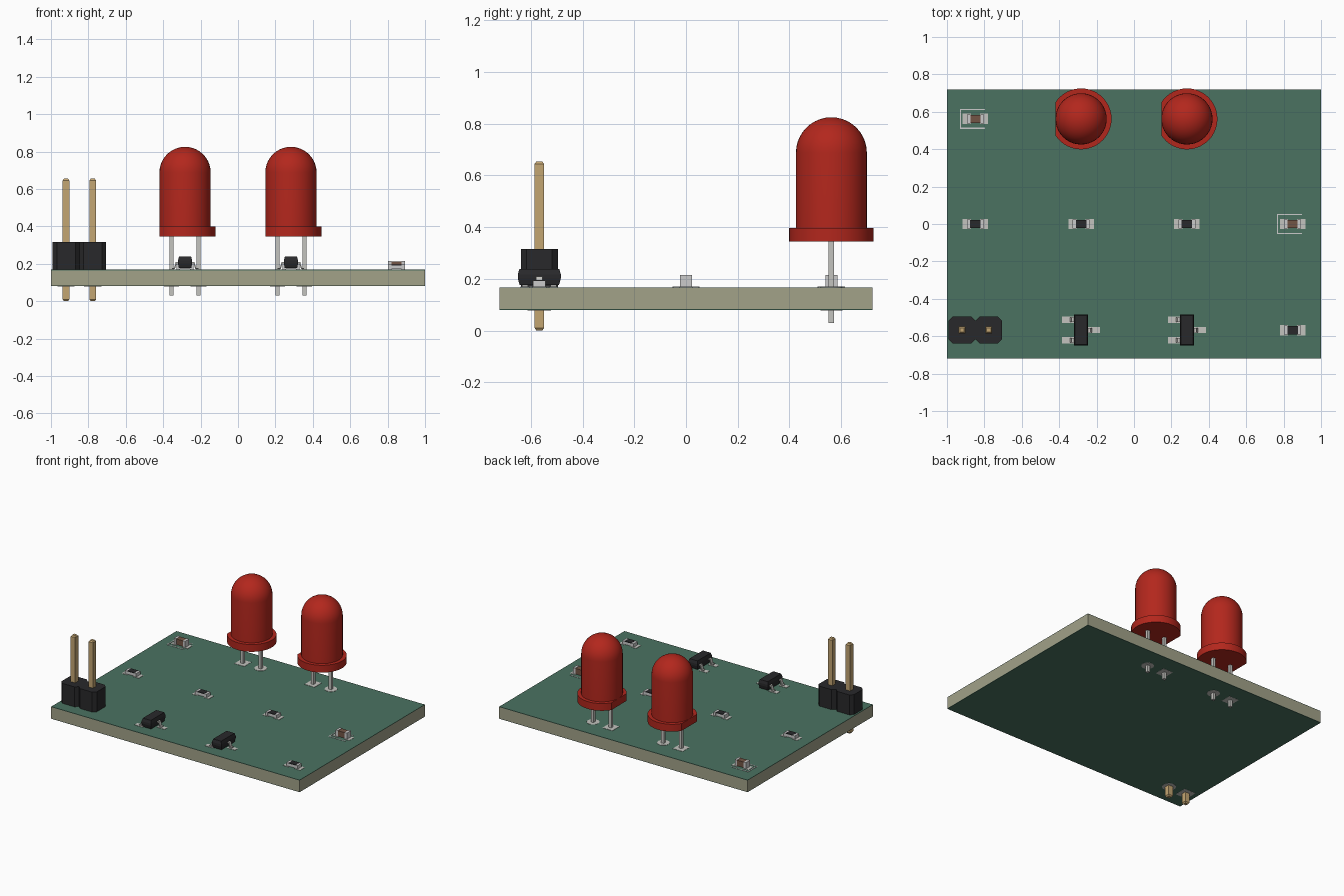
import bpy, bmesh
from math import sin, cos, pi, acos

if "Cube" in bpy.data.objects:
    bpy.data.objects.remove(bpy.data.objects["Cube"])

def material(name, r, g, b):
    m = bpy.data.materials.new(name)
    m.diffuse_color = (r, g, b, 1)
    m.use_nodes = True
    m.node_tree.nodes["Principled BSDF"].inputs["Base Color"].default_value = m.diffuse_color
    return m

GREEN = material("solder_mask", 0.07, 0.17, 0.12)
TAN = material("fibreglass", 0.36, 0.36, 0.25)
RED = material("red_plastic", 0.45, 0.02, 0.012)
BLACK = material("black_plastic", 0.022, 0.022, 0.024)
GOLD = material("gold", 0.55, 0.38, 0.17)
METAL = material("tin", 0.55, 0.55, 0.52)
BROWN = material("brown_ceramic", 0.17, 0.09, 0.06)
WHITE = material("white_ceramic", 0.75, 0.75, 0.72)

def loft(name, rings, mat, smooth=False):
    """Closed solid through a stack of matching point rings."""
    bm = bmesh.new()
    vs = [[bm.verts.new(p) for p in ring] for ring in rings]
    n = len(rings[0])
    for a, b in zip(vs, vs[1:]):
        for i in range(n):
            j = (i + 1) % n
            bm.faces.new((a[i], a[j], b[j], b[i]))
    bm.faces.new(vs[0][::-1])
    bm.faces.new(vs[-1])
    bmesh.ops.remove_doubles(bm, verts=bm.verts, dist=1e-5)
    bmesh.ops.recalc_face_normals(bm, faces=bm.faces)
    me = bpy.data.meshes.new(name)
    bm.to_mesh(me)
    bm.free()
    ob = bpy.data.objects.new(name, me)
    bpy.context.collection.objects.link(ob)
    me.materials.append(mat)
    if smooth:
        bpy.ops.object.select_all(action='DESELECT')
        bpy.context.view_layer.objects.active = ob
        ob.select_set(True)
        bpy.ops.object.shade_smooth_by_angle()
    return ob

def rect(x, y, z, hx, hy):
    return [(x - hx, y - hy, z), (x + hx, y - hy, z), (x + hx, y + hy, z), (x - hx, y + hy, z)]

def circle(x, y, z, r, n=40):
    return [(x + r * cos(2 * pi * i / n), y + r * sin(2 * pi * i / n), z) for i in range(n)]

def box(name, x, y, hx, hy, z0, z1, mat):
    return loft(name, [rect(x, y, z0, hx, hy), rect(x, y, z1, hx, hy)], mat)

def disc(name, x, y, r, z0, z1, mat):
    return loft(name, [circle(x, y, z0, r, 24), circle(x, y, z1, r, 24)], mat, True)

BOT, TOP = 0.080, 0.168      # board faces
PAD = TOP + 0.002            # top of pads and printed lines

# Board: core with a mask layer on each face
box("board_core", 0, 0, 1, 0.72, BOT + 0.003, TOP - 0.003, TAN)
box("board_mask_top", 0, 0, 1, 0.72, TOP - 0.003, TOP, GREEN)
box("board_mask_bottom", 0, 0, 1, 0.72, BOT, BOT + 0.003, GREEN)

def through_pads(name, x, y, half, square):
    for side, z0, z1 in (("top", TOP - 0.001, PAD), ("bottom", BOT - 0.001, BOT + 0.001)):
        if square:
            box(f"{name}_{side}", x, y, half, half, z0, z1, METAL)
        else:
            disc(f"{name}_{side}", x, y, half, z0, z1, METAL)

def led(x, y):
    r, zd = 0.137, 0.688
    # Bulb with domed top
    rings = [circle(x, y, 0.345, r)]
    rings += [circle(x, y, zd + r * sin(k * pi / 20), r * cos(k * pi / 20)) for k in range(11)]
    loft("led_bulb", rings, RED, True)
    # Flange with one flat side
    a = acos(r / 0.163)
    arc = [(-pi + a) + (2 * pi - 2 * a) * i / 40 for i in range(41)]
    loft("led_flange", [[(x + 0.163 * cos(t), y + 0.163 * sin(t), z) for t in arc]
                        for z in (0.345, 0.398)], RED, True)
    # Leads and their pads
    for s in (-1, 1):
        px = x + s * 0.0718
        box("led_lead", px, y, 0.0105, 0.0105, 0.03, 0.36, METAL)
        through_pads("led_pad", px, y, 0.04 if s < 0 else 0.042, s < 0)

def header(x, y):
    # Two joined chamfered cells
    h, c = 0.0715, 0.022
    half = [(0, -h + c), (c, -h), (2 * h - c, -h), (2 * h, -h + c),
            (2 * h, h - c), (2 * h - c, h), (c, h), (0, h - c)]
    left = [(-a, b) for a, b in half[::-1]][1:-1]
    loft("header_body", [[(x + a, y + b, z) for a, b in half + left] for z in (0.17, 0.315)], BLACK)
    # Square pins with tapered ends
    for s in (-1, 1):
        px = x + s * 0.0715
        loft("header_pin", [rect(px, y, z, w, w) for z, w in
                            ((0, 0.011), (0.01, 0.018), (0.645, 0.018), (0.655, 0.011))], GOLD)
        through_pads("header_pad", px, y, 0.046, s < 0)

def transistor(x, y):
    # Moulded body, widest at mid height
    loft("transistor_body", [rect(x, y, z, a, b) for z, a, b in
                             ((0.176, 0.033, 0.076), (0.202, 0.038, 0.083),
                              (0.218, 0.038, 0.083), (0.239, 0.032, 0.077))], BLACK)
    # Gull-wing leads and pads
    wing = [(0.03, 0.202), (0.045, 0.202), (0.054, 0.171), (0.071, 0.171),
            (0.071, 0.178), (0.059, 0.178), (0.05, 0.210), (0.03, 0.210)]
    for s, dy in ((-1, -0.055), (-1, 0.055), (1, 0)):
        loft("transistor_lead", [[(x + s * a, y + dy + w, z) for a, z in wing]
                                 for w in (-0.012, 0.012)], METAL)
        box("transistor_pad", x + s * 0.069, y + dy, 0.033, 0.017, TOP - 0.001, PAD, METAL)

def chip_ends(name, x, y, height):
    for s in (-1, 1):
        box(f"{name}_terminal", x + s * 0.036, y, 0.009, 0.0235, PAD, PAD + height, WHITE)
        box(f"{name}_pad", x + s * 0.046, y, 0.022, 0.028, TOP - 0.001, PAD, METAL)

def resistor(x, y):
    box("resistor_base", x, y, 0.04, 0.0225, PAD + 0.002, PAD + 0.021, WHITE)
    box("resistor_coat", x, y, 0.028, 0.0225, PAD + 0.021, PAD + 0.026, BLACK)
    chip_ends("resistor", x, y, 0.025)

def capacitor(x, y):
    box("capacitor_body", x, y, 0.04, 0.0215, PAD + 0.002, PAD + 0.043, BROWN)
    chip_ends("capacitor", x, y, 0.045)
    # Three-sided printed outline
    for s in (-1, 1):
        box("capacitor_outline", x - 0.016, y + s * 0.05, 0.067, 0.003, TOP - 0.001, PAD, WHITE)
    box("capacitor_outline", x - 0.08, y, 0.003, 0.05, TOP - 0.001, PAD, WHITE)

# Place the components
header(-0.848, -0.567)
for s in (-1, 1):
    led(s * 0.283, 0.562)
    transistor(s * 0.283, -0.567)
for p in ((-0.848, 0), (-0.283, 0), (0.283, 0), (0.848, -0.567)):
    resistor(*p)
for p in ((-0.848, 0.562), (0.848, 0)):
    capacitor(*p)
